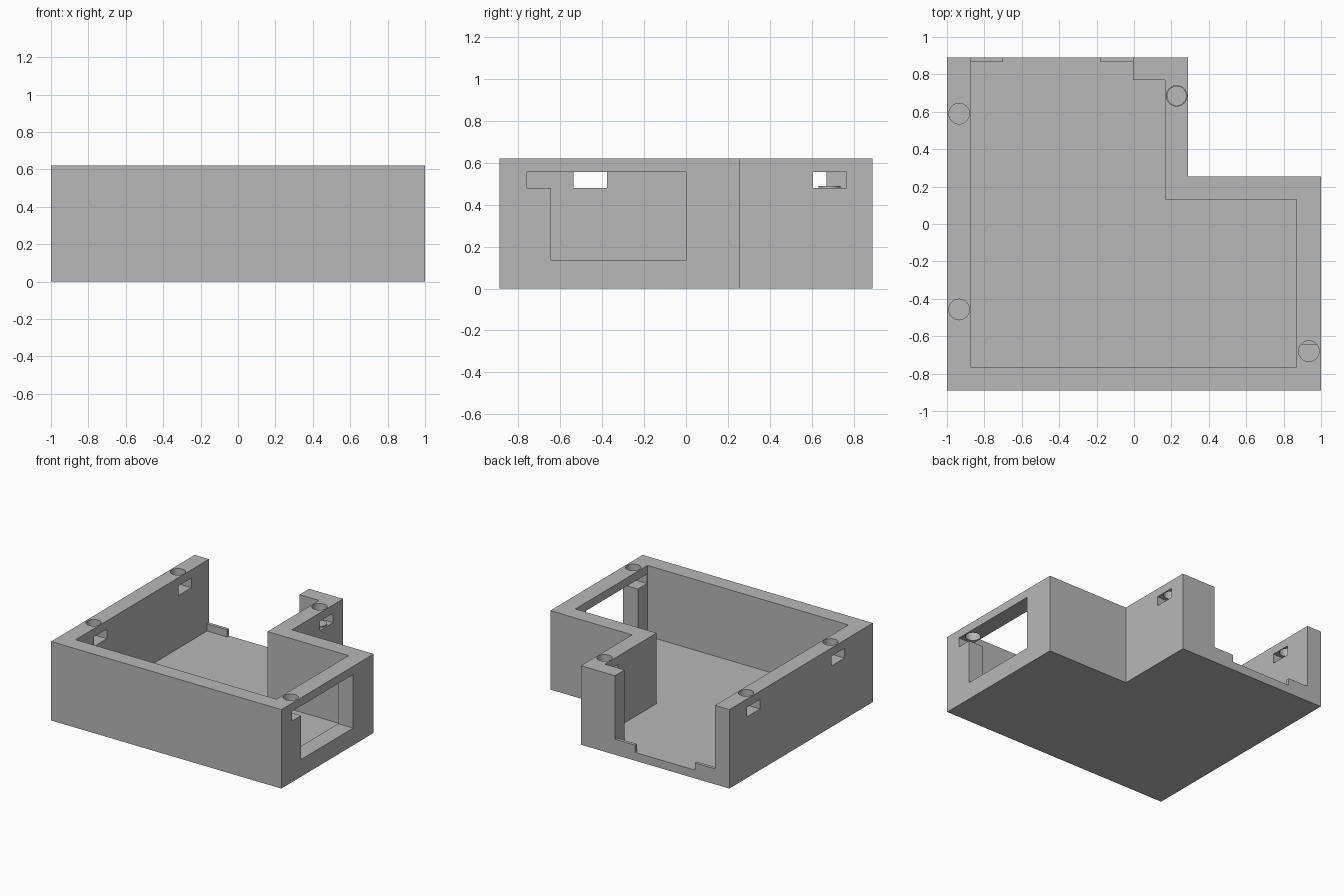
import bpy, bmesh, math

cube = bpy.data.objects.get("Cube")
if cube:
    bpy.data.objects.remove(cube, do_unlink=True)

# Single plastic colour
grey = bpy.data.materials.new("plain grey")
grey.use_nodes = True
color = (0.48, 0.48, 0.48, 1)
grey.diffuse_color = color
grey.node_tree.nodes["Principled BSDF"].inputs["Base Color"].default_value = color


def prism(name, outline, z0, z1):
    """Extrude a flat outline from z0 up to z1."""
    bm = bmesh.new()
    base = bm.faces.new([bm.verts.new((x, y, z0)) for x, y in outline])
    top = bmesh.ops.extrude_face_region(bm, geom=[base])["geom"]
    verts = [v for v in top if isinstance(v, bmesh.types.BMVert)]
    bmesh.ops.translate(bm, verts=verts, vec=(0, 0, z1 - z0))
    bmesh.ops.recalc_face_normals(bm, faces=bm.faces)
    mesh = bpy.data.meshes.new(name)
    bm.to_mesh(mesh)
    bm.free()
    mesh.materials.append(grey)
    obj = bpy.data.objects.new(name, mesh)
    bpy.context.collection.objects.link(obj)
    return obj


def box(name, x0, x1, y0, y1, z0, z1):
    return prism(name, [(x0, y0), (x1, y0), (x1, y1), (x0, y1)], z0, z1)


def disc(name, x, y, r, z0, z1, n=48):
    ring = [(x + r * math.cos(math.tau * i / n), y + r * math.sin(math.tau * i / n)) for i in range(n)]
    return prism(name, ring, z0, z1)


def cut(target, cutter):
    mod = target.modifiers.new("cut", "BOOLEAN")
    mod.operation = "DIFFERENCE"
    mod.solver = "EXACT"
    mod.object = cutter
    bpy.context.view_layer.objects.active = target
    bpy.ops.object.modifier_apply(modifier=mod.name)
    bpy.data.objects.remove(cutter, do_unlink=True)


HEIGHT, FLOOR = 0.62, 0.065
SLOT_LOW, SLOT_HIGH = 0.48, 0.555

# L-shaped case body
case = prism("case_body", [(-1, -0.89), (1, -0.89), (1, 0.255), (0.29, 0.255),
                           (0.29, 0.89), (-1, 0.89)], 0, HEIGHT)

# Open cavity running out through the back
cut(case, prism("cavity", [(-0.875, -0.765), (0.87, -0.765), (0.87, 0.13), (0.165, 0.13),
                           (0.165, 0.77), (-0.005, 0.77), (-0.005, 1), (-0.875, 1)], FLOOR, 1))

# Window in the side wall
cut(case, box("window", 0.8, 1.1, -0.645, 0, 0.135, SLOT_HIGH))

# Nut slots through the walls, with screw holes above them
for x, y in [(-0.935, 0.59), (-0.935, -0.457), (0.228, 0.685), (0.935, -0.68)]:
    cut(case, box("slot", x - 0.1, x + 0.1, y - 0.08, y + 0.08, SLOT_LOW, SLOT_HIGH))
    cut(case, disc("screw_hole", x, y, 0.055, 0.52, 0.7))

# Low retaining tabs on the back sill
for name, x0, x1 in [("right_tab", -0.88, -0.7), ("left_tab", -0.18, 0)]:
    box(name, x0, x1, 0.865, 0.89, FLOOR - 0.01, 0.122)

# Small raised pad inside the back post slot
disc("slot_pad", 0.228, 0.685, 0.053, SLOT_LOW - 0.005, 0.49)
